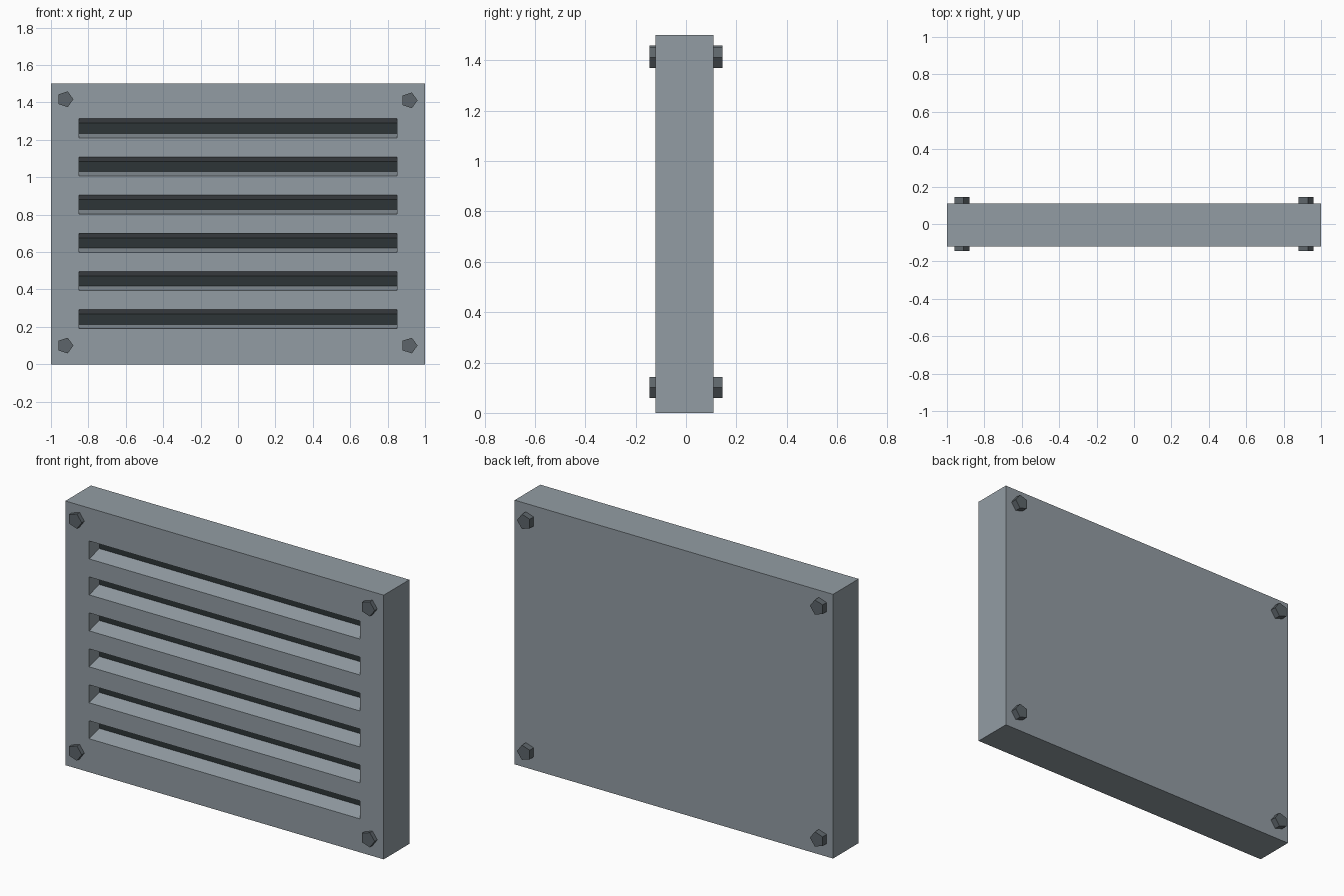
import bpy, bmesh, math
from mathutils import Matrix, Vector

if "Cube" in bpy.data.objects:
    bpy.data.objects.remove(bpy.data.objects["Cube"])


def material(name, color):
    m = bpy.data.materials.new(name)
    m.diffuse_color = (*color, 1)
    m.use_nodes = True
    m.node_tree.nodes["Principled BSDF"].inputs["Base Color"].default_value = m.diffuse_color
    return m


panel_grey = material("panel grey", (0.29, 0.335, 0.37))
bolt_grey = material("dark bolt grey", (0.11, 0.13, 0.145))
slot_dark = material("slot dark", (0.026, 0.036, 0.038))

FRONT, BACK, SLOT_Y = -0.121, 0.109, -0.03


def new_object(name, bm, mats):
    bmesh.ops.recalc_face_normals(bm, faces=bm.faces[:])
    mesh = bpy.data.meshes.new(name)
    bm.to_mesh(mesh)
    bm.free()
    for m in mats:
        mesh.materials.append(m)
    obj = bpy.data.objects.new(name, mesh)
    bpy.context.collection.objects.link(obj)
    return obj


def add_prism(bm, profile, half_width):
    """Extrude a (y, z) profile along x."""
    face = bm.faces.new([bm.verts.new((-half_width, y, z)) for y, z in profile])
    out = bmesh.ops.extrude_face_region(bm, geom=[face])
    moved = [v for v in out["geom"] if isinstance(v, bmesh.types.BMVert)]
    bmesh.ops.translate(bm, verts=moved, vec=(2 * half_width, 0, 0))


# Panel slab
bm = bmesh.new()
add_prism(bm, [(FRONT, 0), (BACK, 0), (BACK, 1.5), (FRONT, 1.5)], 1.0)
panel = new_object("vent_panel", bm, [panel_grey, slot_dark])

# Six slots that narrow towards the back
bm = bmesh.new()
slope = 0.024 / (SLOT_Y - FRONT)
over = 0.02
for i in range(6):
    z = 0.241 + i * 0.2042
    h_back, h_front = 0.027, 0.051 + slope * over
    add_prism(bm, [(FRONT - over, z - h_front), (SLOT_Y, z - h_back),
                   (SLOT_Y, z + h_back), (FRONT - over, z + h_front)], 0.85)
cutter = new_object("slot_cutter", bm, [panel_grey])
cutter.hide_render = True

mod = panel.modifiers.new("slots", 'BOOLEAN')
mod.operation = 'DIFFERENCE'
mod.solver = 'EXACT'
mod.object = cutter
bpy.context.view_layer.objects.active = panel
bpy.ops.object.modifier_apply(modifier=mod.name)
bpy.data.objects.remove(cutter)

# Dark colour on the slot back walls
for p in panel.data.polygons:
    p.material_index = int(p.normal.y < -0.9 and p.center.y > FRONT + 0.05)

# Five-sided bolts running through each corner
for name, x, z in (("bolt_top_left", -0.924, 1.417), ("bolt_top_right", 0.916, 1.411),
                   ("bolt_bottom_left", -0.924, 0.1), ("bolt_bottom_right", 0.916, 0.1)):
    bm = bmesh.new()
    ring = [bm.verts.new((x + 0.044 * math.cos(a), -0.145, z + 0.044 * math.sin(a)))
            for a in (math.tau * k / 5 for k in range(5))]
    out = bmesh.ops.extrude_face_region(bm, geom=[bm.faces.new(ring)])
    bmesh.ops.translate(bm, vec=(0, 0.29, 0),
                        verts=[v for v in out["geom"] if isinstance(v, bmesh.types.BMVert)])
    new_object(name, bm, [bolt_grey])
